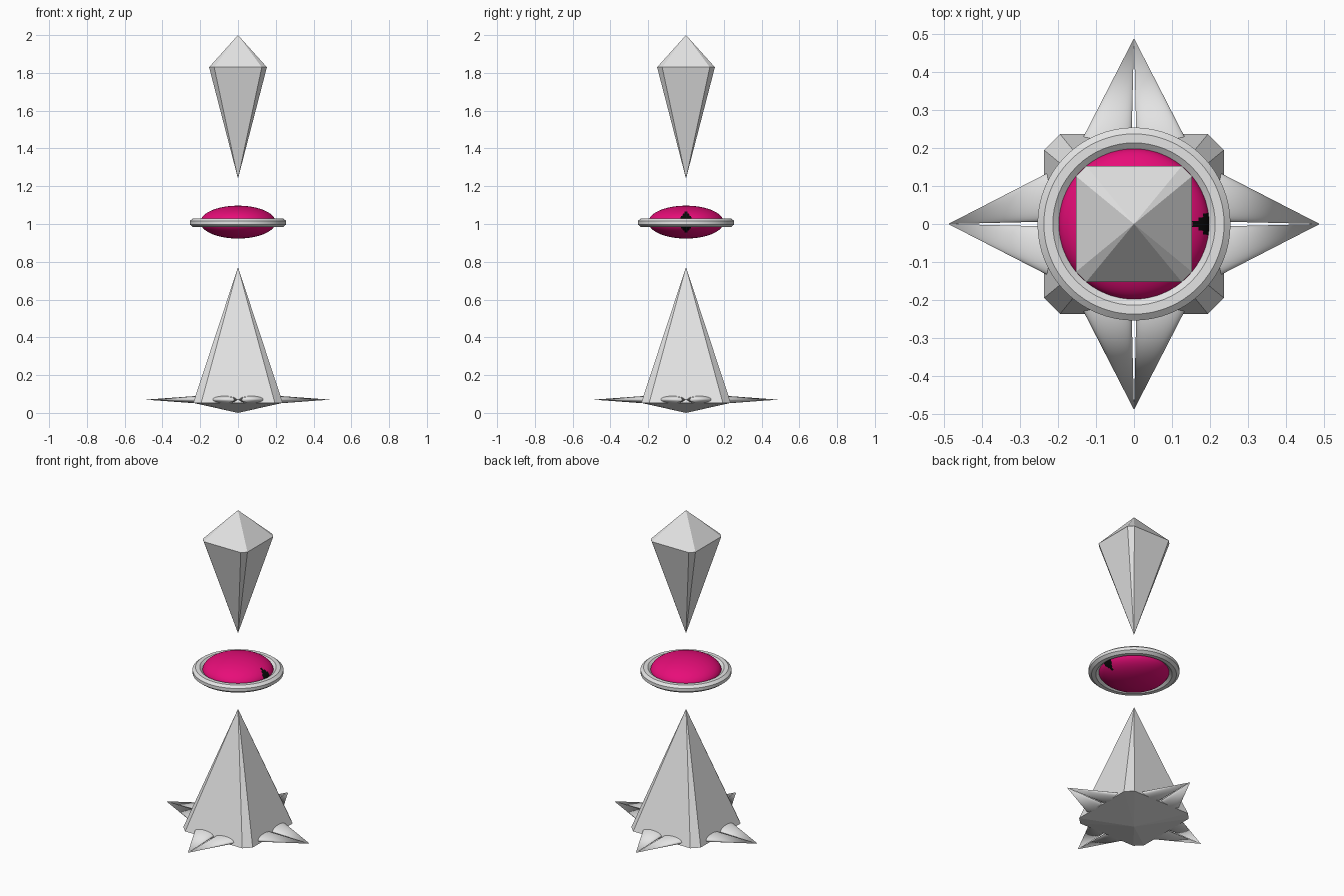
import bpy, bmesh, math
from mathutils import Vector, Matrix

if "Cube" in bpy.data.objects:
    bpy.data.objects.remove(bpy.data.objects["Cube"])


def material(name, rgb):
    m = bpy.data.materials.new(name)
    m.diffuse_color = (*rgb, 1)
    m.use_nodes = True
    m.node_tree.nodes["Principled BSDF"].inputs["Base Color"].default_value = m.diffuse_color
    return m


GREY = material("pale grey", (0.77, 0.77, 0.77))
PINK = material("magenta", (0.8, 0.004, 0.19))
BLACK = material("black", (0.003, 0.003, 0.003))


def finish(name, bm, mats, smooth=False):
    bmesh.ops.recalc_face_normals(bm, faces=bm.faces)
    me = bpy.data.meshes.new(name)
    bm.to_mesh(me)
    bm.free()
    ob = bpy.data.objects.new(name, me)
    bpy.context.collection.objects.link(ob)
    for m in mats:
        me.materials.append(m)
    if smooth:
        bpy.ops.object.select_all(action='DESELECT')
        ob.select_set(True)
        bpy.context.view_layer.objects.active = ob
        bpy.ops.object.shade_smooth_by_angle(angle=math.radians(35))
    return ob


def crystal(name, half, chamfer, z_low, z_mid, z_high):
    """Double pyramid on a square with cut corners."""
    bm = bmesh.new()
    h, c = half, half - chamfer
    girdle = [bm.verts.new((x, y, z_mid)) for x, y in
              ((h, -c), (h, c), (c, h), (-c, h), (-h, c), (-h, -c), (-c, -h), (c, -h))]
    for z in (z_low, z_high):
        tip = bm.verts.new((0, 0, z))
        for i in range(8):
            bm.faces.new((girdle[i], girdle[(i + 1) % 8], tip))
    return finish(name, bm, [GREY])


# Upper and lower crystals
crystal("upper_crystal", 0.153, 0.027, 1.24, 1.83, 2.0)
crystal("base_crystal", 0.237, 0.042, 0.0, 0.053, 0.772)

# Paired flattened cones forming a spike on each side of the base
N = 32
for k, side in enumerate(("front", "right", "back", "left")):
    turn = Matrix.Rotation(k * math.pi / 2, 3, 'Z')
    for s, hand in ((-1, "a"), (1, "b")):
        bm = bmesh.new()
        rim = []
        for i in range(N):
            a = 2 * math.pi * i / N
            p = Vector((s * 0.078 + 0.071 * math.cos(a), -0.2, 0.07 + 0.021 * math.sin(a)))
            rim.append(bm.verts.new(turn @ p))
        tip = bm.verts.new(turn @ Vector((0, -0.49, 0.07)))
        for i in range(N):
            bm.faces.new((rim[i], rim[(i + 1) % N], tip))
        bm.faces.new(rim)
        finish(f"{side}_spike_{hand}", bm, [GREY], True)

# Floating lens with a dark slit on the right side
ZC = 1.01
bm = bmesh.new()
bmesh.ops.create_uvsphere(bm, u_segments=128, v_segments=64, radius=1,
                          matrix=Matrix.Translation((0, 0, ZC)) @ Matrix.Diagonal((0.199, 0.199, 0.087, 1)))
for f in bm.faces:
    p = f.calc_center_median()
    y, z = abs(p.y), abs(p.z - ZC)
    if p.x > 0 and y < 0.03 and y / 0.05 + z / 0.06 < 1:
        f.material_index = 1
finish("lens", bm, [PINK, BLACK], True)

# Ring around the lens: eight-sided profile swept round
bm = bmesh.new()
SEG = 64
loops = []
for j in range(SEG):
    t = 2 * math.pi * j / SEG
    loop = []
    for i in range(8):
        a = 2 * math.pi * (i + 0.5) / 8
        r = 0.226 + 0.031 * math.cos(a)
        loop.append(bm.verts.new((r * math.cos(t), r * math.sin(t), ZC - 0.003 + 0.025 * math.sin(a))))
    loops.append(loop)
for j in range(SEG):
    A, B = loops[j], loops[(j + 1) % SEG]
    for i in range(8):
        n = (i + 1) % 8
        bm.faces.new((A[i], B[i], B[n], A[n]))
finish("lens_ring", bm, [GREY], True)
